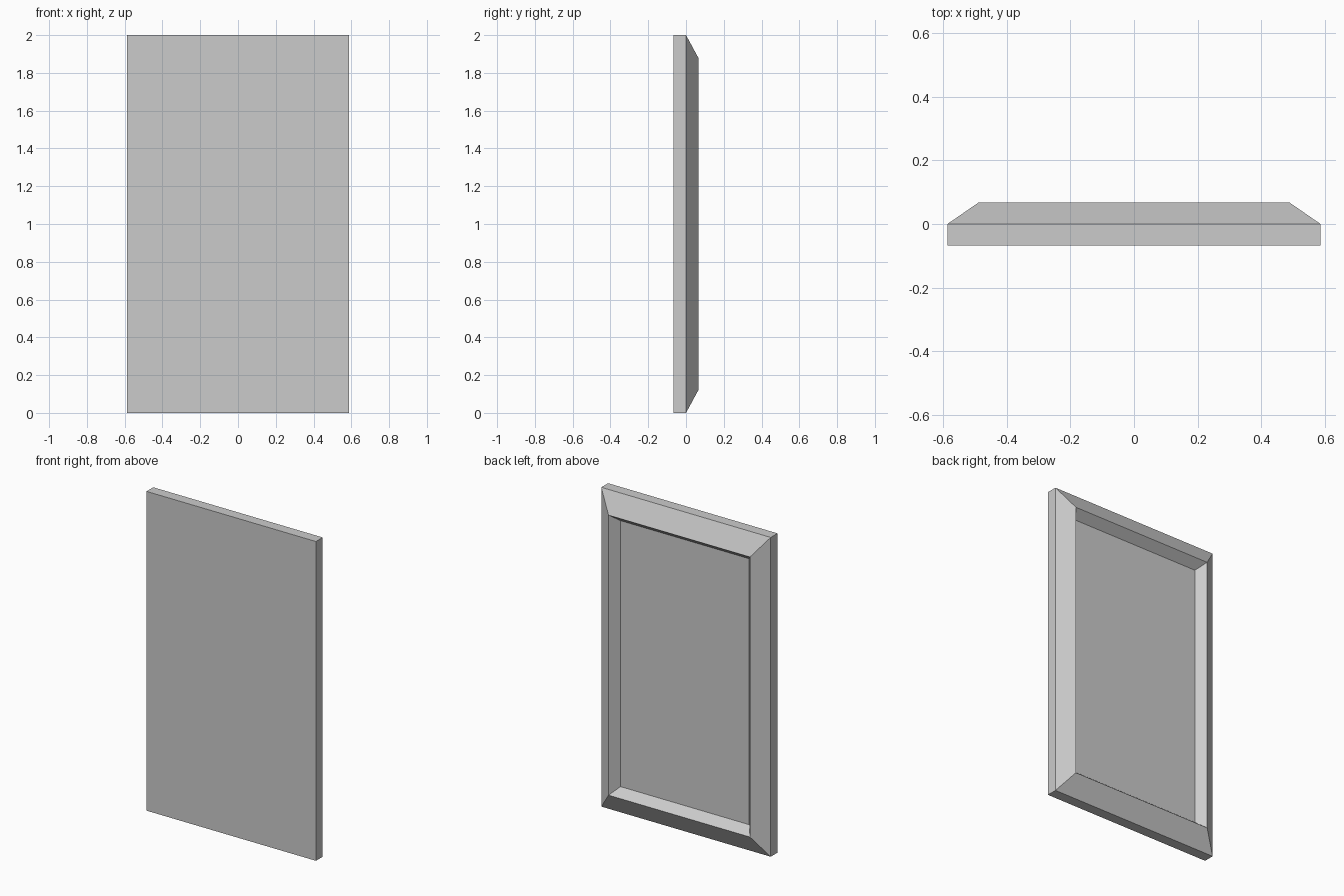
import bpy, bmesh

if "Cube" in bpy.data.objects:
    bpy.data.objects.remove(bpy.data.objects["Cube"])

HALF_W, HEIGHT, HALF_D = 0.587, 2.0, 0.067

# Cross-section from front to back: (side inset, top/bottom inset, y)
PROFILE = [
    (0.0, 0.0, -HALF_D),       # flat front face
    (0.0, 0.0, 0.0),           # straight outer edge
    (0.097, 0.123, HALF_D),    # sloped rim rising to a ridge
    (0.141, 0.167, 0.011),     # inner slope down to the recessed panel
]


def ring(bm, inset_x, inset_z, y):
    x = HALF_W - inset_x
    low, high = inset_z, HEIGHT - inset_z
    return [bm.verts.new((px, y, pz))
            for px, pz in ((-x, low), (x, low), (x, high), (-x, high))]


# Framed panel: rectangular rings bridged together, closed front and back
bm = bmesh.new()
rings = [ring(bm, *p) for p in PROFILE]
for a, b in zip(rings, rings[1:]):
    for i in range(4):
        j = (i + 1) % 4
        bm.faces.new((a[i], a[j], b[j], b[i]))
bm.faces.new(rings[0])
bm.faces.new(rings[-1])
bmesh.ops.recalc_face_normals(bm, faces=bm.faces)

mesh = bpy.data.meshes.new("framed_panel")
bm.to_mesh(mesh)
bm.free()
panel = bpy.data.objects.new("framed_panel", mesh)
bpy.context.collection.objects.link(panel)
